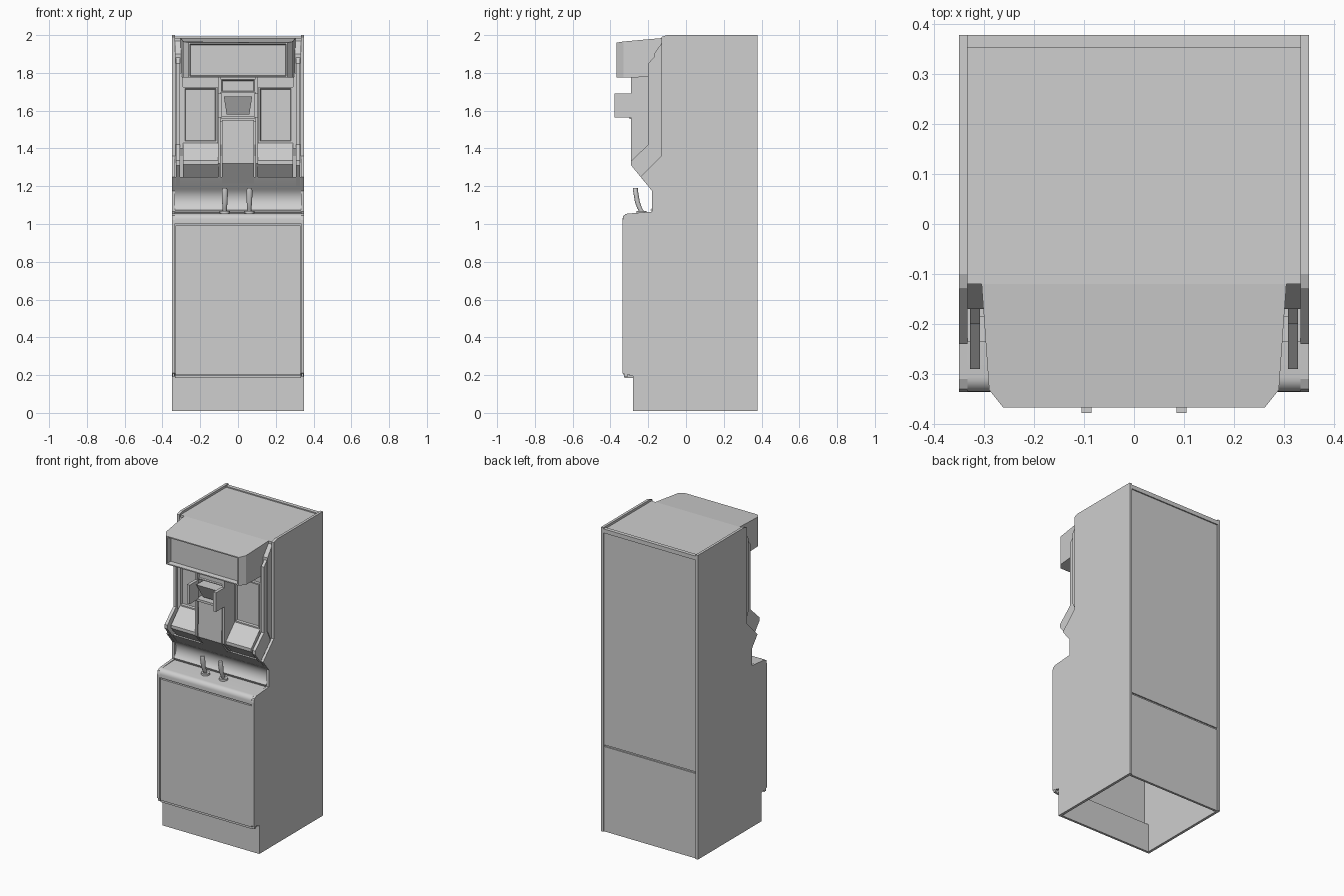
import bpy, bmesh, math
from mathutils import Vector

if "Cube" in bpy.data.objects:
    bpy.data.objects.remove(bpy.data.objects["Cube"])

grey = bpy.data.materials.new("light grey")
grey.diffuse_color = (0.62, 0.62, 0.62, 1)
grey.use_nodes = True
grey.node_tree.nodes["Principled BSDF"].inputs["Base Color"].default_value = grey.diffuse_color


def make(name, bm, smooth=False):
    bmesh.ops.recalc_face_normals(bm, faces=bm.faces)
    me = bpy.data.meshes.new(name)
    bm.to_mesh(me)
    bm.free()
    me.materials.append(grey)
    ob = bpy.data.objects.new(name, me)
    bpy.context.collection.objects.link(ob)
    if smooth:
        bpy.ops.object.select_all(action='DESELECT')
        ob.select_set(True)
        bpy.context.view_layer.objects.active = ob
        bpy.ops.object.shade_smooth_by_angle(angle=math.radians(35))
    return ob


def prism(name, loop_a, loop_b, smooth=False):
    """Solid between two matching loops of points."""
    bm = bmesh.new()
    a = [bm.verts.new(p) for p in loop_a]
    b = [bm.verts.new(p) for p in loop_b]
    n = len(a)
    bm.faces.new(a)
    bm.faces.new(b[::-1])
    for i in range(n):
        bm.faces.new((a[i], b[i], b[(i + 1) % n], a[(i + 1) % n]))
    return make(name, bm, smooth)


def profile(name, yz, x0, x1, smooth=False):
    return prism(name, [(x0, y, z) for y, z in yz], [(x1, y, z) for y, z in yz], smooth)


def box(name, x0, x1, y0, y1, z0, z1):
    return profile(name, [(y0, z0), (y1, z0), (y1, z1), (y0, z1)], x0, x1)


def inset_front(ob, margin, depth, zmin=-1, zmax=9):
    """Recess the large front-facing face."""
    bm = bmesh.new()
    bm.from_mesh(ob.data)
    f = max((f for f in bm.faces if f.normal.y < -0.9), key=lambda f: f.calc_area())
    bmesh.ops.inset_region(bm, faces=[f], thickness=margin)
    bmesh.ops.inset_region(bm, faces=[f], thickness=0.006, depth=-depth)
    bm.to_mesh(ob.data)
    bm.free()


def arc(cy, cz, r, a0, a1, n=8):
    return [(cy + r * math.cos(math.radians(a0 + (a1 - a0) * i / n)),
             cz + r * math.sin(math.radians(a0 + (a1 - a0) * i / n))) for i in range(n + 1)]


# side panels with the cabinet outline
side = [(0.378, 0.01), (0.378, 2.0), (-0.10, 2.0), (-0.13, 1.99), (-0.13, 1.36), (-0.24, 1.25),
        (-0.18, 1.175), (-0.18, 1.065), (-0.31, 1.055), (-0.33, 1.045), (-0.336, 1.02),
        (-0.336, 0.21), (-0.28, 0.195), (-0.28, 0.01)]
# inner trim that frames the upper front
trim = [(-0.11, 1.93), (-0.135, 1.92), (-0.20, 1.85), (-0.20, 1.42), (-0.29, 1.335),
        (-0.29, 1.31), (-0.20, 1.20), (-0.15, 1.20), (-0.13, 1.30)]
for s, label in ((-1, "left"), (1, "right")):
    profile(label + "_side_panel", side, s * 0.333, s * 0.35)
    profile(label + "_trim", trim, s * 0.308, s * 0.328)
    box(label + "_trim_flange", min(s * .29, s * .31), max(s * .29, s * .31), -0.185, -0.15, 1.40, 1.80)
    box(label + "_foot", s * 0.335, s * 0.348, -0.328, -0.31, 0.19, 0.22)

# top, back and kick plate (the bottom stays open)
box("top_panel", -0.333, 0.333, -0.12, 0.355, 1.965, 1.985)
box("top_back_lip", -0.333, 0.333, 0.353, 0.378, 1.965, 1.992)
box("back_upper_panel", -0.333, 0.333, 0.355, 0.370, 0.576, 1.975)
box("back_lower_panel", -0.333, 0.333, 0.355, 0.370, 0.01, 0.565)
box("back_seam", -0.333, 0.333, 0.350, 0.362, 0.56, 0.58)
box("kick_plate", -0.333, 0.333, -0.28, -0.265, 0.01, 0.195)
box("door_underside", -0.333, 0.333, -0.325, -0.265, 0.185, 0.197)
box("cabinet_front_liner", -0.333, 0.333, -0.315, -0.30, 0.195, 1.02)

# lower door
box("door", -0.33, 0.33, -0.332, -0.315, 0.20, 0.993)

# counter with rounded nose
counter = [(-0.17, 1.06)] + arc(-0.306, 1.025, 0.03, 90, 180, 6) + [(-0.336, 1.003), (-0.17, 1.003)]
profile("counter", counter, -0.333, 0.333, True)

# curved splash back and overhanging lip
cove = arc(-0.245, 1.13, 0.08, -55, 55, 10)
splash = [(-0.12, 1.03), (-0.175, 1.05)] + [(y, z) for y, z in cove[1:-1]] + \
         [(-0.185, 1.185), (-0.225, 1.235), (-0.235, 1.25), (-0.12, 1.25)]
profile("splash_back", splash, -0.333, 0.333, True)

# main upper front sheet
profile("upper_front_panel", [(-0.12, 1.97), (-0.17, 1.90), (-0.17, 1.42), (-0.14, 1.36), (-0.12, 1.22)],
        -0.333, 0.333)

# sloping lower ledges and inset windows each side of the column
ledge = [(-0.16, 1.43), (-0.185, 1.43), (-0.278, 1.335), (-0.278, 1.315), (-0.19, 1.215), (-0.15, 1.215)]
for s, label in ((-1, "left"), (1, "right")):
    profile(label + "_ledge", ledge, s * 0.105, s * 0.29)
    x0, x1 = sorted((s * 0.108, s * 0.29))
    w = box(label + "_window", x0, x1, -0.19, -0.165, 1.43, 1.725)
    inset_front(w, 0.012, 0.012)

# centre column: cheeks, lower spout cover, niche and header
cheek = [(-0.16, 1.78), (-0.29, 1.78), (-0.29, 1.32), (-0.20, 1.215), (-0.16, 1.215)]
for s, label in ((-1, "left"), (1, "right")):
    profile(label + "_column_cheek", cheek, s * 0.092, s * 0.107)
    box(label + "_display_arm", min(s * .085, s * .105), max(s * .085, s * .105), -0.378, -0.285, 1.565, 1.69)
cover = [(-0.18, 1.55), (-0.285, 1.55), (-0.292, 1.32), (-0.21, 1.215), (-0.18, 1.215)]
profile("column_cover", cover, -0.085, 0.085)
box("niche_back", -0.092, 0.092, -0.24, -0.18, 1.54, 1.78)
header = box("column_header", -0.092, 0.092, -0.288, -0.23, 1.695, 1.768)
inset_front(header, 0.008, 0.006)
box("niche_sill", -0.092, 0.092, -0.30, -0.23, 1.555, 1.57)
# tapered bin inside the niche
prism("niche_bin",
      [(-0.06, -0.275, 1.58), (0.06, -0.275, 1.58), (0.06, -0.23, 1.58), (-0.06, -0.23, 1.58)],
      [(-0.075, -0.325, 1.675), (0.075, -0.325, 1.675), (0.075, -0.23, 1.675), (-0.075, -0.23, 1.675)])

# hood with tapered plan, chamfered corners and recessed sign
plan = [(0.305, -0.12), (0.29, -0.332), (0.262, -0.367)]
plan = plan + [(-x, y) for x, y in plan[::-1]]
top_z = {-0.12: 1.985, -0.332: 1.966, -0.367: 1.96}
bot_z = {-0.12: 1.78, -0.332: 1.775, -0.367: 1.775}
hood = prism("hood", [(x, y, bot_z[y]) for x, y in plan], [(x, y, top_z[y]) for x, y in plan])
inset_front(hood, 0.010, 0.03)


# curved taps with round bases
def tap(x):
    pts = [(-0.232, 1.06), (-0.246, 1.085), (-0.257, 1.115), (-0.263, 1.15), (-0.268, 1.178), (-0.268, 1.19)]
    half = [0.010, 0.012, 0.014, 0.016, 0.016, 0.011]
    bm = bmesh.new()
    rings = []
    for (y, z), h in zip(pts, half):
        rings.append([bm.verts.new((x + h * math.cos(a), y + 0.013 * math.sin(a), z))
                      for a in (i * math.tau / 12 for i in range(12))])
    for a, b in zip(rings, rings[1:]):
        for i in range(12):
            bm.faces.new((a[i], a[(i + 1) % 12], b[(i + 1) % 12], b[i]))
    bm.faces.new(rings[0][::-1])
    bm.faces.new(rings[-1])
    make("tap_handle", bm, True)
    ring = [(x + 0.027 * math.cos(i * math.tau / 20), -0.235 + 0.027 * math.sin(i * math.tau / 20))
            for i in range(20)]
    prism("tap_base", [(a, b, 1.055) for a, b in ring], [(a, b, 1.07) for a, b in ring], True)


for x in (-0.07, 0.06):
    tap(x)
